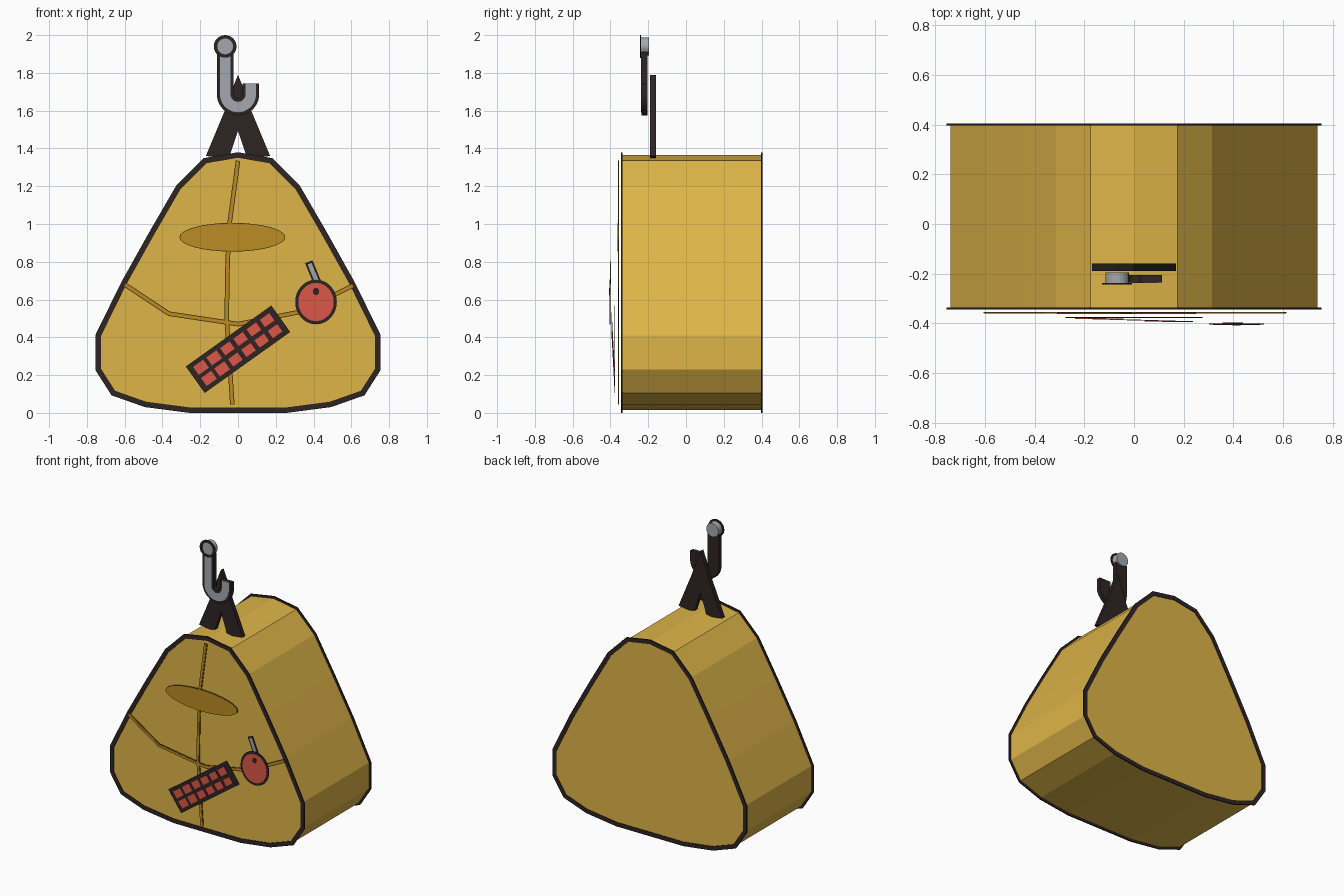
import bpy
import math
from math import cos, sin, pi
from mathutils import Vector

if "Cube" in bpy.data.objects:
    bpy.data.objects.remove(bpy.data.objects["Cube"], do_unlink=True)


def material(name, r, g, b):
    """Flat material from display values 0-255, stored as linear."""
    lin = [((c / 255 + 0.055) / 1.055) ** 2.4 for c in (r, g, b)] + [1]
    m = bpy.data.materials.new(name)
    m.use_nodes = True
    m.diffuse_color = lin
    m.node_tree.nodes["Principled BSDF"].inputs["Base Color"].default_value = lin
    return m


GOLD = material("gold", 222, 181, 72)
SEAM = material("seam gold", 188, 140, 36)
SEAM_EDGE = material("seam edge brown", 134, 98, 22)
DARK = material("outline black", 46, 36, 36)
RED = material("red", 218, 88, 72)
STEEL = material("steel", 164, 169, 176)


def mesh_object(name, verts, faces, mat):
    me = bpy.data.meshes.new(name)
    me.from_pydata(verts, [], faces)
    me.materials.append(mat)
    ob = bpy.data.objects.new(name, me)
    bpy.context.collection.objects.link(ob)
    return ob


def slab(name, pts, front, back, mat):
    """Extrude a counter-clockwise (x, z) outline between two depths."""
    n = len(pts)
    verts = [(x, y, z) for y in (front, back) for x, z in pts]
    faces = [range(n), range(2 * n - 1, n - 1, -1)]
    faces += [(i, i + n, (i + 1) % n + n, (i + 1) % n) for i in range(n)]
    return mesh_object(name, verts, [tuple(f) for f in faces], mat)


def band(name, path, width, front, back, mat, closed=False):
    """Flat mitred strip that follows an (x, z) path."""
    p = [Vector(q) for q in path]
    n = len(p)
    left, right = [], []
    for i in range(n):
        a = p[i - 1] if closed or i else p[i]
        b = p[(i + 1) % n] if closed or i < n - 1 else p[i]
        d1, d2 = (p[i] - a), (b - p[i])
        d1 = d1.normalized() if d1.length else d2.normalized()
        d2 = d2.normalized() if d2.length else d1
        t = (d1 + d2).normalized()
        off = Vector((-t.y, t.x)) * width / 2 / max(t.dot(d1), 0.5)
        left.append(p[i] + off)
        right.append(p[i] - off)
    if not closed:
        return slab(name, right + left[::-1], front, back, mat)
    verts = [(q.x, y, q.y) for y in (front, back) for q in left + right]
    faces = []
    for i in range(n):
        j = (i + 1) % n
        l0, l1, r0, r1 = i, j, i + n, j + n
        k = 2 * n
        faces += [(l0, r0, r1, l1), (l0 + k, l1 + k, r1 + k, r0 + k),
                  (r0, r0 + k, r1 + k, r1), (l1, l1 + k, l0 + k, l0)]
    return mesh_object(name, verts, faces, mat)


def ellipse(cx, cz, rx, rz, n=32):
    return [(cx + rx * cos(2 * pi * i / n), cz + rz * sin(2 * pi * i / n)) for i in range(n)]


# Body: mirrored half profile, counter-clockwise from the bottom
half = [(0.26, 0.015), (0.49, 0.045), (0.66, 0.105), (0.74, 0.23), (0.74, 0.41),
        (0.605, 0.685), (0.46, 0.945), (0.315, 1.195), (0.175, 1.335)]
outline = half + [(0, 1.365)] + [(-x, z) for x, z in reversed(half)]
slab("body", outline, -0.34, 0.40, GOLD)
for name, y in (("front_rim", -0.34), ("back_rim", 0.40)):
    band(name, outline, 0.029, y - 0.004, y + 0.004, DARK, closed=True)

# Seams and oval patch on the front
seams = {
    "vertical_seam": [(0, 1.335), (-0.045, 1.0), (-0.055, 0.8), (-0.06, 0.5), (-0.03, 0.045)],
    "cross_seam": [(-0.6, 0.68), (-0.365, 0.525), (0, 0.47), (0.33, 0.535), (0.61, 0.675)],
}
for name, path in seams.items():
    band(name + "_edge", path, 0.024, -0.359, -0.355, SEAM_EDGE)
    band(name, path, 0.014, -0.361, -0.357, SEAM)
slab("oval_patch_edge", ellipse(-0.03, 0.93, 0.28, 0.076), -0.362, -0.356, SEAM_EDGE)
slab("oval_patch", ellipse(-0.03, 0.93, 0.276, 0.072), -0.363, -0.357, SEAM)

# Tilted panel with two rows of red tiles
tilt = math.radians(35.5)


def tilted_rect(u, v, w, h):
    corners = [(u + a * w / 2, v + b * h / 2) for a, b in ((-1, -1), (1, -1), (1, 1), (-1, 1))]
    return [(a * cos(tilt) - b * sin(tilt), 0.337 + a * sin(tilt) + b * cos(tilt))
            for a, b in corners]


slab("panel", tilted_rect(0, 0, 0.556, 0.172), -0.379, -0.375, DARK)
for col in range(6):
    for row in (-1, 1):
        depth = -0.382 - 0.0025 * col
        slab("panel_tile", tilted_rect((col - 2.5) * 0.086, row * 0.036, 0.066, 0.052),
             depth, depth + 0.003, RED)

# Round tag with its strap
strap = [(0.42, 0.69), (0.375, 0.80)]
band("tag_strap_edge", strap, 0.042, -0.400, -0.397, DARK)
band("tag_strap", [(0.42, 0.69), (0.379, 0.79)], 0.022, -0.402, -0.399, STEEL)
slab("tag_edge", ellipse(0.413, 0.587, 0.11, 0.118), -0.404, -0.400, DARK)
slab("tag", ellipse(0.413, 0.587, 0.094, 0.101), -0.406, -0.402, RED)
slab("tag_hole", ellipse(0.413, 0.643, 0.017, 0.019, 12), -0.408, -0.404, DARK)

# Forked hanger standing on the body
slab("hanger", [(-0.17, 1.36), (-0.05, 1.345), (0, 1.495), (0.05, 1.345), (0.17, 1.36),
                (0.07, 1.6), (0.02, 1.74), (0, 1.79), (-0.02, 1.74), (-0.07, 1.6)],
     -0.19, -0.16, DARK)

# Hook: dark bar with a steel face
arc = [(0.068 * cos(a), 1.687 + 0.068 * sin(a))
       for a in (pi + pi * i / 12 for i in range(13))]
hook = [(-0.068, 1.91)] + arc + [(0.068, 1.745)]
band("hook", hook, 0.088, -0.235, -0.205, DARK)
band("hook_face", hook, 0.055, -0.238, -0.232, STEEL)

# Eye at the top of the hook
slab("hook_eye", ellipse(-0.068, 1.94, 0.047, 0.047, 24), -0.240, -0.195, STEEL)
band("hook_eye_rim", ellipse(-0.068, 1.94, 0.051, 0.051, 24), 0.018, -0.243, -0.237, DARK, closed=True)
